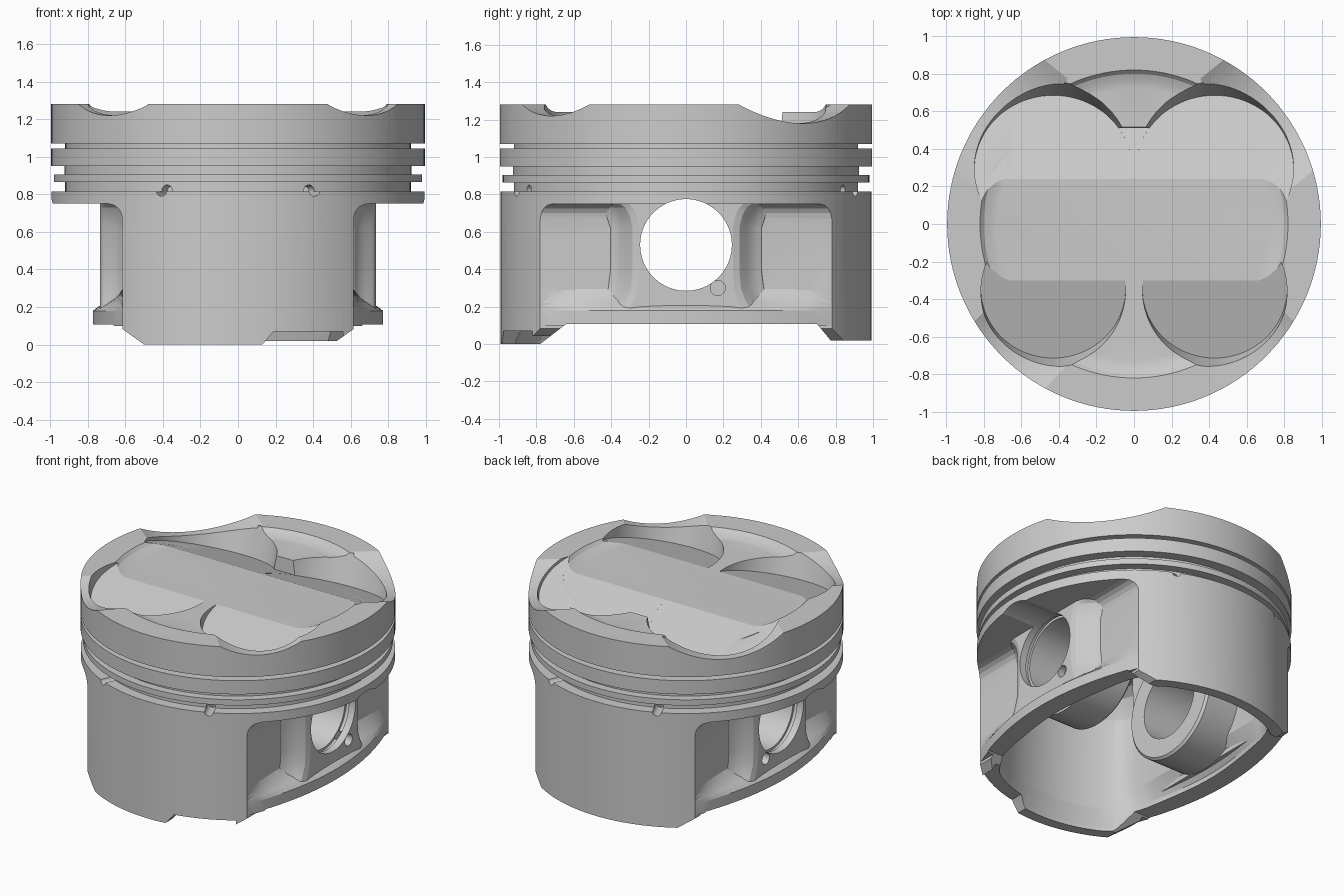
import bpy, bmesh, math
from mathutils import Vector, Matrix

if "Cube" in bpy.data.objects:
    bpy.data.objects.remove(bpy.data.objects["Cube"])


def loft(name, rings, matrix=None):
    """Closed solid skinned through rings of equal point count."""
    bm = bmesh.new()
    loops = [[bm.verts.new(p) for p in r] for r in rings]
    n = len(loops[0])
    for a, b in zip(loops, loops[1:]):
        for i in range(n):
            bm.faces.new((a[i], a[(i + 1) % n], b[(i + 1) % n], b[i]))
    bm.faces.new(loops[0][::-1])
    bm.faces.new(loops[-1])
    bmesh.ops.recalc_face_normals(bm, faces=bm.faces)
    bmesh.ops.triangulate(bm, faces=bm.faces)
    if matrix:
        bm.transform(matrix)
    mesh = bpy.data.meshes.new(name)
    bm.to_mesh(mesh)
    bm.free()
    ob = bpy.data.objects.new(name, mesh)
    bpy.context.collection.objects.link(ob)
    return ob


def lathe(name, profile, base=(0, 0, 0), axis=(0, 0, 1), n=64):
    """Revolve (radius, height) points around an axis starting at base."""
    rot = Vector((0, 0, 1)).rotation_difference(Vector(axis)).to_matrix().to_4x4()
    rings = [[(r * math.cos(2 * math.pi * i / n), r * math.sin(2 * math.pi * i / n), h)
              for i in range(n)] for r, h in profile]
    return loft(name, rings, Matrix.Translation(base) @ rot)


def prism_x(name, yz, x0, x1):
    return loft(name, [[(x, y, z) for y, z in yz] for x in (x0, x1)])


def prism_y(name, xz, y0, y1):
    return loft(name, [[(x, y, z) for x, z in xz] for y in (y0, y1)])


def combine(target, other, op='DIFFERENCE'):
    m = target.modifiers.new("b", 'BOOLEAN')
    m.operation, m.solver, m.object = op, 'EXACT', other
    bpy.context.view_layer.objects.active = target
    bpy.ops.object.modifier_apply(modifier=m.name)
    bpy.data.objects.remove(other, do_unlink=True)


def cut(other):
    combine(piston, other)


def add(other):
    combine(piston, other, 'UNION')


# Crown with ring grooves, and full round skirt
piston = lathe("piston", [
    (.993, 0), (.993, .815), (.92, .815), (.92, .865),
    (.98, .865), (.98, .905), (.925, .905), (.925, .95), (.995, .95), (.995, 1.045),
    (.92, 1.045), (.92, 1.07), (.995, 1.07), (.995, 1.28)], n=128)

# Side recesses beside the skirt, with filleted top, then bulged lower flanges
for s in (1, -1):
    xz = [(.615, -.1), (.615, .67), (.622, .70), (.637, .725), (.66, .742), (.69, .75),
          (1.2, .75), (1.2, -.1)]
    cut(prism_y("side_recess", [(s * x, z) for x, z in xz], -1.2, 1.2))
    rings = []
    for z, bulge in ((.10, .16), (.18, .16), (.20, .135), (.22, .10), (.25, .05), (.30, .0)):
        ys = [-.78 + 1.56 * i / 24 for i in range(25)]
        ring = [(s * (.612 + bulge * (1 - (y / .78) ** 2)), y, z) for y in ys]
        rings.append(ring + [(s * .45, .78, z), (s * .45, -.78, z)])
    add(loft("lower_flange", rings))

# Hollow underside: a round bore flattened at the sides, with soft corners
rings = []
for z, r, half, bulge in ((-.2, .92, .54, .1), (.02, .92, .54, .1), (.14, .88, .54, .1),
                          (.26, .875, .54, 0), (.78, .865, .54, 0), (.84, .84, .52, 0),
                          (.90, .80, .49, 0), (.94, .73, .44, 0)):
    ring = []
    for i in range(96):
        a = 2 * math.pi * (i + .5) / 96
        lim = half + bulge * max(0, 1 - (r * math.sin(a) / .78) ** 2)
        rho = ((1 / r) ** 16 + (abs(math.cos(a)) / lim) ** 16) ** (-1 / 16)
        ring.append((rho * math.cos(a), rho * math.sin(a), z))
    rings.append(ring)
cut(loft("underside_hollow", rings))

# Pin bosses, with inner webs up to the crown and filleted outer columns
for s in (1, -1):
    add(lathe("pin_boss", [(.37, 0), (.385, .015), (.385, .29)], (s * .29, 0, .53), (s, 0, 0)))
    add(prism_x("inner_web", [(-.36, .55), (.36, .55), (.38, 1.0), (-.38, 1.0)], s * .30, s * .58))
    half = [(.58, .43), (.62, .40), (.632, .375), (.65, .35), (.675, .325), (.70, .305),
            (.722, .285), (.735, .25)]
    plan = half + [(x, -y) for x, y in reversed(half)]
    add(loft("outer_column", [[(s * x, y * w, z) for x, y in plan]
                              for z, w in ((.17, 1.25), (.23, 1.12), (.30, 1.03), (.40, 1), (.62, 1),
                                           (.69, 1.06), (.73, 1.14), (.765, 1.3))]))

# Pin bore, clip grooves and clip removal notches
cut(lathe("pin_bore", [(.245, 0), (.245, 2.4)], (-1.2, 0, .53), (1, 0, 0), 96))
for s in (1, -1):
    cut(lathe("clip_groove", [(.262, 0), (.262, .03)], (s * .655, 0, .53), (s, 0, 0), 96))
    cut(lathe("clip_notch", [(.04, 0), (.04, .2)], (s * .65, .17, .30), (s, 0, 0), 32))

# Lower edge: raised sides, chamfered skirt corners, front notch, shorter back
cut(prism_x("side_clearance", [(-.8, -.2), (-.78, .0), (-.64, .108), (.70, .108),
                               (.79, .0), (.8, -.2)], -1.2, 1.2))
for s in (1, -1):
    cut(prism_y("corner_chamfer", [(s * .5, -.2), (s * .5, 0), (s * .64, .1),
                                   (s * 1.2, .1), (s * 1.2, -.2)], -1.2, 1.2))
cut(prism_y("front_notch", [(.13, -.1), (.13, .0), (.19, .07), (.56, .07), (.56, -.1)], -1.2, -.6))
cut(prism_y("back_trim", [(-1.1, -.1), (-1.1, .018), (1.1, .018), (1.1, -.1)], .5, 1.2))

# Shallow crown recess
cut(lathe("crown_recess", [(.73, 0), (.765, .006), (.80, .02), (.82, .04), (.82, .3)],
          (0, 0, 1.24), n=128))

# Valve reliefs sloping outwards, and scalloped dips in the rim
for s in (1, -1):
    cut(lathe("back_relief", [(.42, 0), (.42, .6)], (s * .43, .29, 1.24 - .36 * .05), (0, .36, 1), 96))
    cut(lathe("front_relief", [(.385, 0), (.385, .6)], (s * .43, -.345, 1.24 - .3 * .045), (0, -.3, 1), 96))
    for deg, radius, low, start in ((39, .77, 1.18, .76), (-46.5, .59, 1.22, .66)):
        d = Vector((s * math.cos(math.radians(deg)), math.sin(math.radians(deg)), 0))
        base = d * start + Vector((0, 0, low + radius))
        cut(lathe("rim_dip", [(radius, 0), (radius, .5)], base, d, 128))
cut(prism_x("relief_bridge", [(.24, 1.2405), (.51, 1.1433), (.53, 1.5), (.24, 1.5)], -.25, .25))

# Oil drain holes in the lowest groove
for sx in (1, -1):
    for sy in (1, -1):
        d = Vector((sx * .41, sy * .91, 0)).normalized()
        cut(lathe("oil_hole", [(.03, 0), (.03, .3)], d * .84 + Vector((0, 0, .82)), d, 32))

# Smooth shading with crisp edges
bpy.ops.object.select_all(action='DESELECT')
piston.select_set(True)
bpy.context.view_layer.objects.active = piston
bpy.ops.object.shade_smooth_by_angle(angle=math.radians(14))
